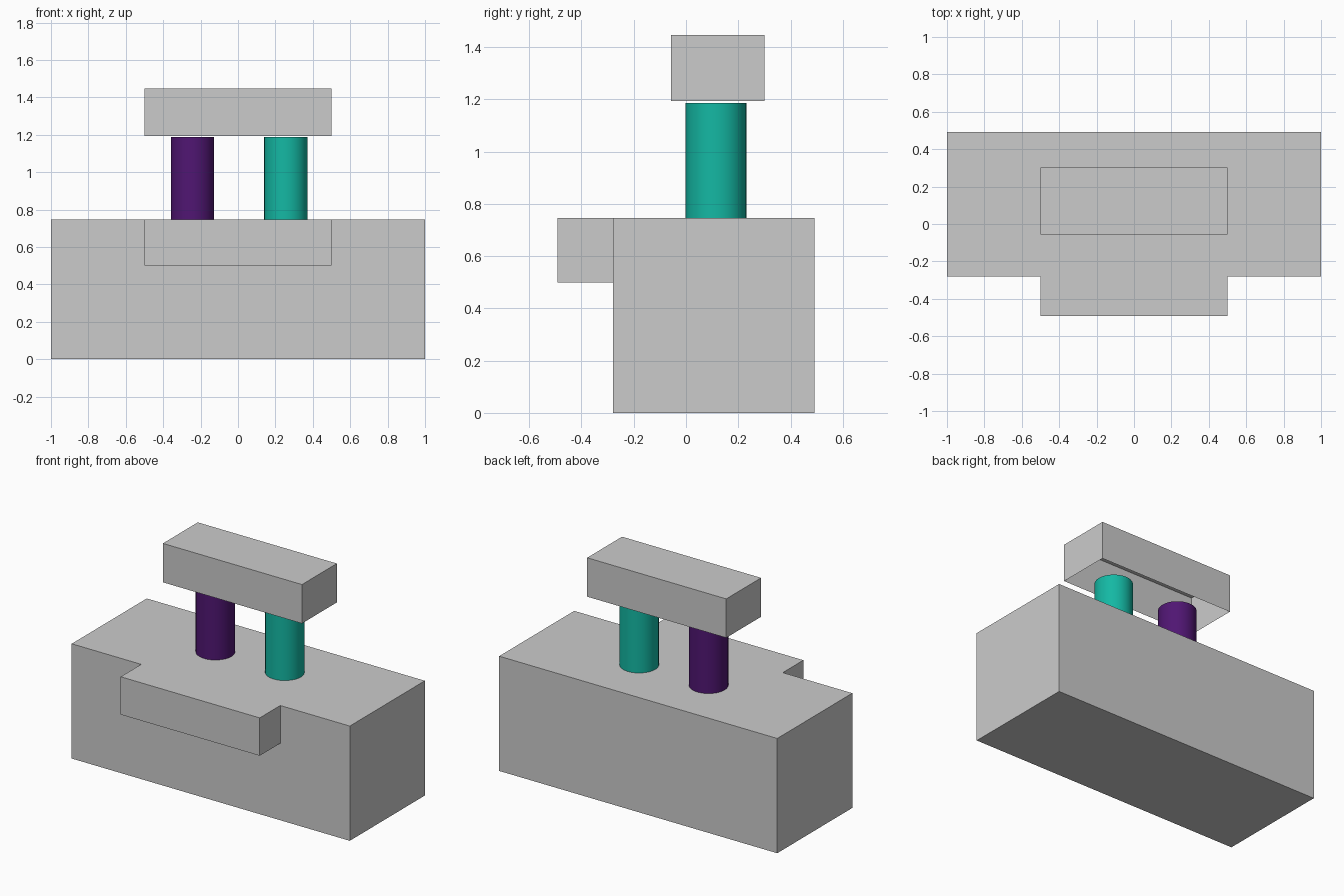
import bpy, bmesh
from mathutils import Vector

if "Cube" in bpy.data.objects:
    bpy.data.objects.remove(bpy.data.objects["Cube"])


def add_object(name, bm):
    bmesh.ops.recalc_face_normals(bm, faces=bm.faces[:])
    mesh = bpy.data.meshes.new(name)
    bm.to_mesh(mesh)
    bm.free()
    obj = bpy.data.objects.new(name, mesh)
    bpy.context.collection.objects.link(obj)
    return obj


def box(lo, hi):
    bm = bmesh.new()
    bmesh.ops.create_cube(bm, size=1)
    lo, hi = Vector(lo), Vector(hi)
    for v in bm.verts:
        v.co = (lo + hi) / 2 + v.co * (hi - lo)
    return bm


# Base block with a ledge extruded from its upper front
bm = box((-1, -0.28, 0), (1, 0.491, 0.746))
for co, no in (((-0.5, 0, 0), (1, 0, 0)), ((0.5, 0, 0), (1, 0, 0)),
               ((0, 0, 0.5), (0, 0, 1))):
    bmesh.ops.bisect_plane(bm, geom=bm.verts[:] + bm.edges[:] + bm.faces[:],
                           plane_co=co, plane_no=no)
bm.normal_update()
front = [f for f in bm.faces if f.normal.y < -0.9
         and abs(f.calc_center_median().x) < 0.1
         and f.calc_center_median().z > 0.5]
ledge = bmesh.ops.extrude_discrete_faces(bm, faces=front)["faces"]
for v in ledge[0].verts:
    v.co.y = -0.491
add_object("base_block", bm)

# Top bar: a shell that is open underneath
bm = box((-0.5, -0.057, 1.194), (0.5, 0.301, 1.447))
bm.normal_update()
bmesh.ops.delete(bm, geom=[f for f in bm.faces if f.normal.z < -0.9],
                 context='FACES_ONLY')
bar = add_object("top_bar", bm)
# keep the open shell's normals facing outwards
if bar.data.polygons[0].normal.dot(
        bar.data.polygons[0].center - Vector((0, 0.122, 1.32))) < 0:
    bar.data.flip_normals()


# Two coloured posts
def post(name, x, color):
    z0, z1 = 0.746, 1.187
    bpy.ops.mesh.primitive_cylinder_add(vertices=32, radius=0.116, depth=z1 - z0,
                                        location=(x, 0.115, (z0 + z1) / 2))
    obj = bpy.context.object
    obj.name = name
    bpy.ops.object.shade_smooth_by_angle()
    mat = bpy.data.materials.new(name + "_colour")
    mat.diffuse_color = color
    mat.use_nodes = True
    mat.node_tree.nodes["Principled BSDF"].inputs["Base Color"].default_value = mat.diffuse_color
    obj.data.materials.append(mat)


post("left_post", -0.243, (0.08, 0.008, 0.17, 1))
post("right_post", 0.256, (0.007, 0.48, 0.37, 1))
